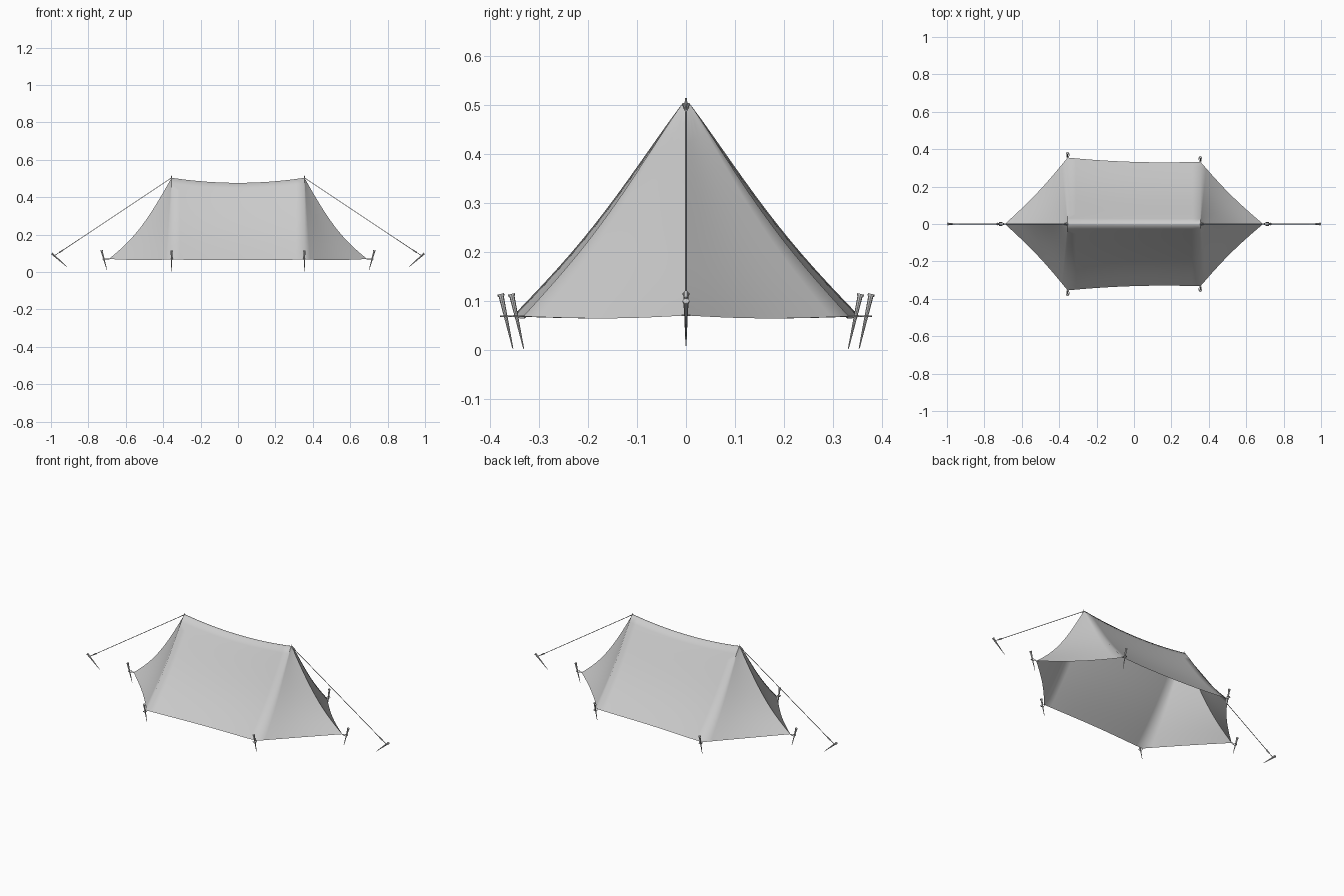
import bpy, bmesh
from math import sin, pi
from mathutils import Vector

if "Cube" in bpy.data.objects:
    bpy.data.objects.remove(bpy.data.objects["Cube"])

PX, PZ, RY = 0.355, 0.504, 0.007      # peak position, ridge half width
HEM = 0.068


def corner_y(x):                       # left end is slightly wider
    return 0.344 - 0.011 * x / PX


def side_point(u, v, s):
    x = PX * u
    y = (1 - v) * RY + v * (corner_y(x) - 0.012 * (1 - u * u))
    y -= 0.018 * sin(pi * v ** 1.3)
    z = (1 - v) * (PZ - 0.027 * (1 - u * u)) + v * (HEM - 0.004 * (1 - u ** 4))
    return Vector((x, s * max(y, 0.003), z))


def end_point(t, v, sx, s):
    a = side_point(sx, v, s)
    b = Vector((sx * (PX + (0.69 - PX) * v), 0, PZ + (0.07 - PZ) * v - 0.05 * sin(pi * v)))
    p = a.lerp(b, t)
    bow = sin(pi * t)
    pull = 0.008 * bow * v
    p.x -= sx * pull
    p.y -= s * pull
    p.z -= 0.005 * bow * v ** 4
    return p


def new_object(name, bm, angle):
    me = bpy.data.meshes.new(name)
    bm.to_mesh(me)
    bm.free()
    ob = bpy.data.objects.new(name, me)
    bpy.context.collection.objects.link(ob)
    bpy.ops.object.select_all(action='DESELECT')
    bpy.context.view_layer.objects.active = ob
    ob.select_set(True)
    bpy.ops.object.shade_smooth_by_angle(angle=angle)
    return ob


def grid(bm, fn, nu, nv):
    rows = [[bm.verts.new(fn(i / nu, j / nv)) for i in range(nu + 1)] for j in range(nv + 1)]
    for r, q in zip(rows, rows[1:]):
        for i in range(nu):
            bm.faces.new((r[i], r[i + 1], q[i + 1], q[i]))
    return rows


# canopy: two sloping sides, four end panels, narrow ridge strip; open underneath
bm = bmesh.new()
for s in (-1, 1):
    grid(bm, lambda u, v: side_point(2 * u - 1, v, s), 16, 14)
    for sx in (-1, 1):
        grid(bm, lambda t, v: end_point(t, v, sx, s), 10, 14)
grid(bm, lambda u, v: side_point(2 * u - 1, 0, 2 * v - 1), 16, 1)
bmesh.ops.remove_doubles(bm, verts=bm.verts, dist=0.0008)
bmesh.ops.recalc_face_normals(bm, faces=bm.faces)
new_object("tent_canopy", bm, 1.0)


def rod(name, a, b, r1, r2, sides=8):
    a, b = Vector(a), Vector(b)
    bm = bmesh.new()
    bmesh.ops.create_cone(bm, cap_ends=True, segments=sides, radius1=r1, radius2=r2,
                          depth=(b - a).length)
    ob = new_object(name, bm, 0.6)
    ob.location = (a + b) / 2
    ob.rotation_euler = (b - a).to_track_quat('Z', 'Y').to_euler()
    return ob


def cord(name, pts, r, cyclic=False):
    cu = bpy.data.curves.new(name, 'CURVE')
    cu.dimensions = '3D'
    cu.bevel_depth, cu.bevel_resolution = r, 1
    sp = cu.splines.new('POLY')
    sp.points.add(len(pts) - 1)
    for p, c in zip(sp.points, pts):
        p.co = (*c, 1)
    sp.use_cyclic_u = cyclic
    bpy.context.collection.objects.link(bpy.data.objects.new(name, cu))


def peg(name, tip, top):
    tip, top = Vector(tip), Vector(top)
    rod(name, tip, top, 0.001, 0.0055)
    rod(name + "_head", top - (top - tip) * 0.04, top, 0.007, 0.007)


def loop(name, anchor, out):
    # cord loop running from the hem around a peg
    a, o = Vector(anchor), Vector(out)
    side = Vector((-o.y, o.x, 0)).normalized() * 0.008
    cord(name, [a, a + o * 0.5 + side, a + o * 0.9 + side, a + o,
                a + o * 0.9 - side, a + o * 0.5 - side], 0.0018, True)


for sx, end in ((-1, "left"), (1, "right")):
    # corner pegs, leaning outward
    for s, face in ((-1, "front"), (1, "back")):
        y = corner_y(sx * PX)
        peg(f"corner_peg_{end}_{face}", (sx * PX, s * (y - 0.001), 0.002),
            (sx * PX, s * (y + 0.024), 0.114))
        loop(f"corner_loop_{end}_{face}", (sx * PX, s * (y - 0.004), HEM), (0, s * 0.028, 0))
    # end pegs
    peg(f"end_peg_{end}", (sx * 0.70, 0, 0.008), (sx * 0.73, 0, 0.116))
    loop(f"end_loop_{end}", (sx * 0.688, 0, 0.07), (sx * 0.036, 0, 0))
    # guy line with its peg
    cord(f"guy_line_{end}", [(sx * 0.358, 0, 0.502), (sx * 0.95, 0, 0.108),
                             (sx * 0.985, 0, 0.086)], 0.0018)
    peg(f"guy_peg_{end}", (sx * 0.915, 0, 0.028), (sx * 0.996, 0, 0.1))
    cord(f"guy_tensioner_{end}", [(sx * 0.935, 0, 0.118), (sx * 0.955, 0, 0.105)], 0.004)
    # pole tip and line loop at the peak
    rod(f"peak_tip_{end}", (sx * PX, 0, 0.498), (sx * PX, 0, 0.515), 0.004, 0.0015)
    cord(f"peak_loop_{end}", [(sx * 0.352, 0.006, 0.503), (sx * 0.368, 0.005, 0.496),
                              (sx * 0.385, 0, 0.484), (sx * 0.368, -0.005, 0.496),
                              (sx * 0.352, -0.006, 0.503)], 0.0015, True)
